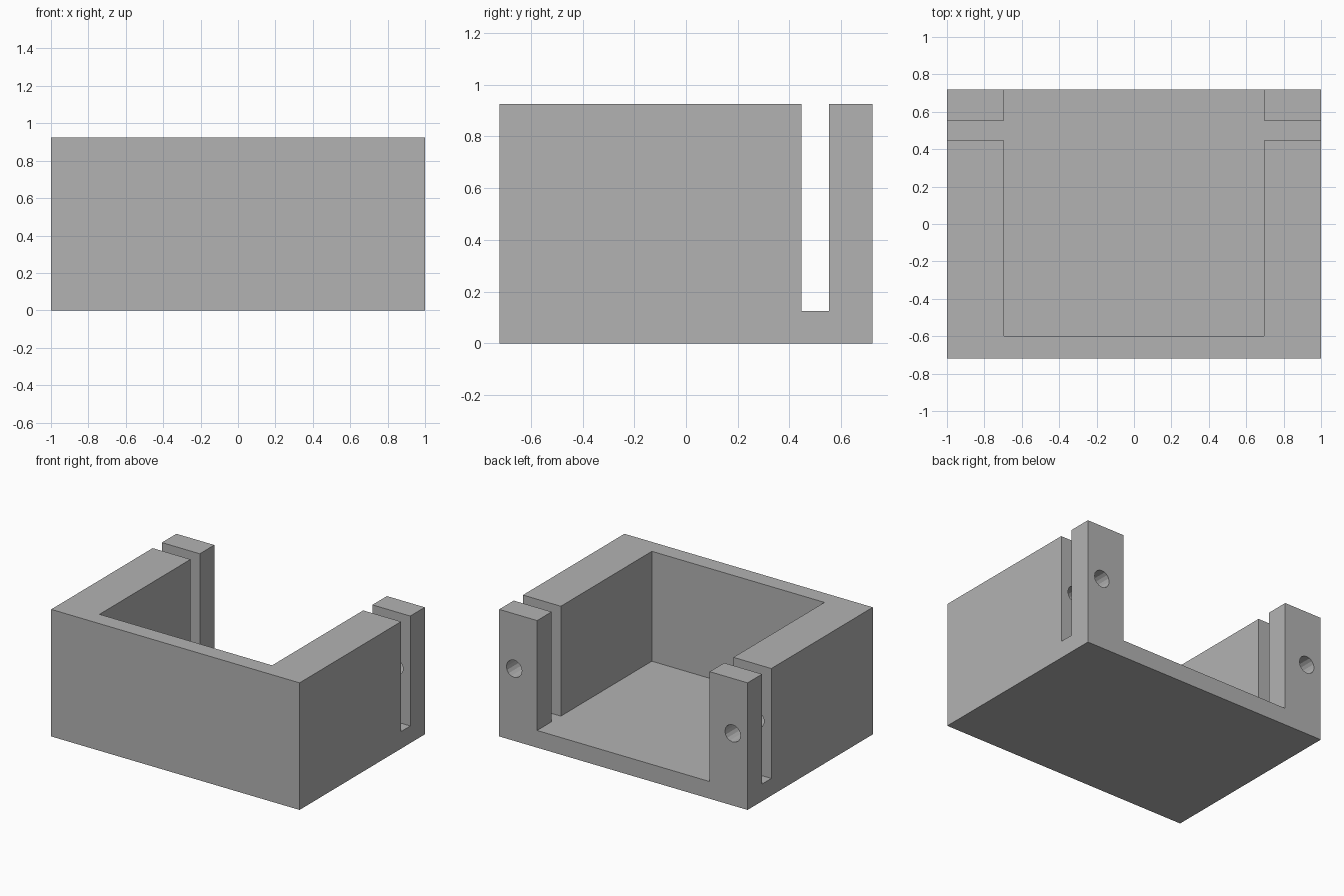
import bpy
import bmesh
from math import radians

if "Cube" in bpy.data.objects:
    bpy.data.objects.remove(bpy.data.objects["Cube"], do_unlink=True)

# Overall sizes
HALF_W, HALF_D, HEIGHT = 1.0, 0.72, 0.925
FLOOR = 0.125
INNER_W, INNER_FRONT = 0.695, -0.6
SLOT_FRONT, SLOT_BACK = 0.447, 0.553
HOLE_X, HOLE_Z, HOLE_R, HOLE_END = 0.88, 0.525, 0.0625, 0.15
OVER = 0.1

grey = bpy.data.materials.new("plain_grey")
grey.use_nodes = True
grey.diffuse_color = (0.45, 0.45, 0.45, 1)
grey.node_tree.nodes["Principled BSDF"].inputs["Base Color"].default_value = (0.45, 0.45, 0.45, 1)


def prism(name, outline, z0, z1):
    """Extrude a closed xy outline from z0 to z1."""
    bm = bmesh.new()
    face = bm.faces.new([bm.verts.new((x, y, z0)) for x, y in outline])
    grown = bmesh.ops.extrude_face_region(bm, geom=[face])["geom"]
    verts = [g for g in grown if isinstance(g, bmesh.types.BMVert)]
    bmesh.ops.translate(bm, verts=verts, vec=(0, 0, z1 - z0))
    bmesh.ops.recalc_face_normals(bm, faces=bm.faces)
    mesh = bpy.data.meshes.new(name)
    bm.to_mesh(mesh)
    bm.free()
    mesh.materials.append(grey)
    obj = bpy.data.objects.new(name, mesh)
    bpy.context.collection.objects.link(obj)
    return obj


def cut(target, cutter):
    """Subtract the cutter from the target, then remove the cutter."""
    cutter.hide_render = True
    mod = target.modifiers.new("cut", "BOOLEAN")
    mod.operation, mod.solver, mod.object = "DIFFERENCE", "EXACT", cutter
    bpy.ops.object.select_all(action="DESELECT")
    bpy.context.view_layer.objects.active = target
    target.select_set(True)
    bpy.ops.object.modifier_apply(modifier=mod.name)
    bpy.data.objects.remove(cutter, do_unlink=True)


# Solid block
block = [(-HALF_W, -HALF_D), (HALF_W, -HALF_D), (HALF_W, HALF_D), (-HALF_W, HALF_D)]
holder = prism("holder_body", block, 0, HEIGHT)

# Cavity open at the back, with the panel slot crossing both side walls
side = [(INNER_W, INNER_FRONT), (INNER_W, SLOT_FRONT), (HALF_W + OVER, SLOT_FRONT),
        (HALF_W + OVER, SLOT_BACK), (INNER_W, SLOT_BACK), (INNER_W, HALF_D + OVER)]
outline = side + [(-x, y) for x, y in reversed(side)]
cut(holder, prism("cavity_cutter", outline, FLOOR, HEIGHT + OVER))

# Screw holes through the rear posts and on into the side walls
for sign in (-1, 1):
    length = HALF_D + OVER - HOLE_END
    bpy.ops.mesh.primitive_cylinder_add(
        vertices=16, radius=HOLE_R, depth=length,
        location=(sign * HOLE_X, HOLE_END + length / 2, HOLE_Z),
        rotation=(radians(90), 0, 0))
    drill = bpy.context.object
    drill.name = "screw_hole_cutter"
    drill.data.materials.append(grey)
    cut(holder, drill)
